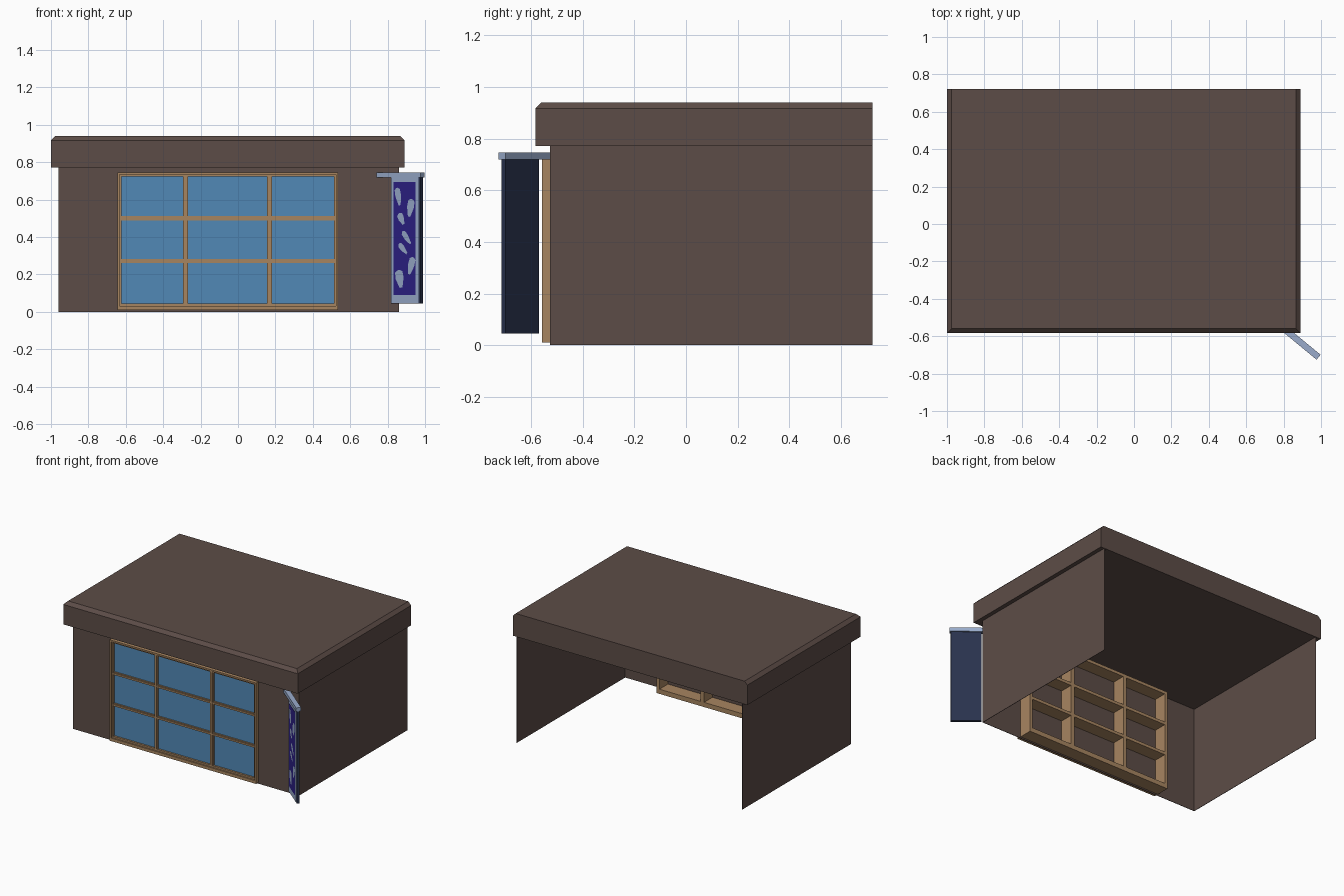
import bpy, math
from mathutils import Matrix

if "Cube" in bpy.data.objects:
    bpy.data.objects.remove(bpy.data.objects["Cube"])


def mat(name, r, g, b):
    m = bpy.data.materials.new(name)
    m.diffuse_color = (r, g, b, 1)
    m.use_nodes = True
    m.node_tree.nodes["Principled BSDF"].inputs["Base Color"].default_value = m.diffuse_color
    return m


BROWN = mat("brown_plaster", 0.108, 0.073, 0.063)
WOOD = mat("tan_wood", 0.39, 0.235, 0.118)
GLASS = mat("blue_glass", 0.083, 0.25, 0.47)
PALE = mat("pale_blue", 0.32, 0.41, 0.60)
PURPLE = mat("deep_purple", 0.026, 0.015, 0.24)
NAVY = mat("dark_navy", 0.022, 0.032, 0.075)


def mesh(name, verts, faces, material, matrix=None):
    me = bpy.data.meshes.new(name)
    me.from_pydata(verts, [], faces)
    me.materials.append(material)
    ob = bpy.data.objects.new(name, me)
    bpy.context.collection.objects.link(ob)
    if matrix:
        ob.matrix_world = matrix
    return ob


BOX = [(0, 3, 2, 1), (4, 5, 6, 7), (0, 1, 5, 4), (1, 2, 6, 5), (2, 3, 7, 6), (3, 0, 4, 7)]


def box(name, x, y, z, material, matrix=None):
    v = [(px, py, pz) for pz in z for px, py in
         ((x[0], y[0]), (x[1], y[0]), (x[1], y[1]), (x[0], y[1]))]
    return mesh(name, v, BOX, material, matrix)


# Walls: thin shell, open at the back and underneath
L, R, F, B, H = -0.96, 0.86, -0.527, 0.722, 0.772
T = 0.003
box("front_wall", (L, R), (F, F + T), (0, H), BROWN)
box("left_wall", (L, L + T), (F, B), (0, H), BROWN)
box("right_wall", (R - T, R), (F, B), (0, H), BROWN)

# Roof slab with a chamfered rim on the front and both sides
x0, x1, y0, c = -1.0, 0.89, -0.583, 0.023
rv = []
for z, i in ((H, 0), (0.917, 0), (0.94, c)):
    rv += [(x0 + i, y0 + i, z), (x1 - i, y0 + i, z), (x1 - i, B, z), (x0 + i, B, z)]
rf = [(3, 2, 1, 0), (8, 9, 10, 11)]
for k in (0, 4):
    rf += [(k + i, k + (i + 1) % 4, k + 4 + (i + 1) % 4, k + 4 + i) for i in range(4)]
mesh("roof", rv, rf, BROWN)

# Window glass on the front wall
wx0, wx1, wz0, wz1 = -0.645, 0.535, 0.01, 0.745
box("window_glass", (wx0 + 0.01, wx1 - 0.01), (F - 0.006, F - 0.001), (0.03, wz1 - 0.01), GLASS)

# Window surround, deep enough to show inside
IN = F + 0.10
for side, a in (("left", wx0), ("right", wx1 - 0.022)):
    box("window_jamb_" + side, (a, a + 0.022), (-0.547, IN), (wz0, wz1), WOOD)
box("window_head", (wx0, wx1), (-0.547, IN), (wz1 - 0.022, wz1), WOOD)
box("window_sill", (wx0, wx1), (-0.547, IN), (wz0, 0.044), WOOD)
# Raised outer lip of the surround
for side, a in (("left", wx0), ("right", wx1 - 0.012)):
    box("frame_lip_" + side, (a, a + 0.012), (-0.557, -0.547), (wz0, wz1), WOOD)
box("frame_lip_top", (wx0, wx1), (-0.557, -0.547), (wz1 - 0.012, wz1), WOOD)
box("frame_lip_bottom", (wx0, wx1), (-0.557, -0.547), (wz0, 0.032), WOOD)

# Glazing bars: broad bar with a slim raised strip
for i, x in enumerate((-0.28, 0.168)):
    box(f"mullion_{i}", (x - 0.014, x + 0.014), (-0.543, IN), (0.04, 0.73), WOOD)
    box(f"mullion_strip_{i}", (x - 0.007, x + 0.007), (-0.55, -0.543), (0.04, 0.73), WOOD)
for i, z in enumerate((0.272, 0.50)):
    box(f"transom_{i}", (wx0 + 0.01, wx1 - 0.01), (-0.541, IN), (z - 0.011, z + 0.011), WOOD)
    box(f"transom_strip_{i}", (wx0 + 0.01, wx1 - 0.01), (-0.547, -0.541), (z - 0.005, z + 0.005), WOOD)

# Hanging sign set at an angle on the front right corner
S = Matrix.Translation((0.75, -0.517, 0)) @ Matrix.Rotation(math.radians(-39.5), 4, 'Z')
box("sign_bracket", (0, 0.307), (-0.017, 0.017), (0.719, 0.746), PALE, S)
box("sign_board", (0.096, 0.3), (-0.010, 0.010), (0.045, 0.719), NAVY, S)
box("sign_face", (0.097, 0.288), (-0.012, -0.010), (0.048, 0.719), PALE, S)
box("sign_panel", (0.118, 0.268), (-0.0135, -0.012), (0.09, 0.695), PURPLE, S)


# Abstract pale blotches on the sign panel
def blotch(name, cx, cz, rx, rz, tilt):
    n, v = 10, []
    for i in range(n):
        a = 2 * math.pi * i / n
        r = 1 + 0.15 * math.sin(3 * a)
        px, pz = rx * r * math.cos(a), rz * r * math.sin(a)
        v.append((cx + px * math.cos(tilt) - pz * math.sin(tilt), -0.0145,
                  cz + px * math.sin(tilt) + pz * math.cos(tilt)))
    mesh(name, v, [tuple(range(n))], PALE, S)


for i, b in enumerate(((0.15, 0.62, 0.020, 0.05, 0.2), (0.235, 0.56, 0.024, 0.05, -0.2),
                       (0.17, 0.50, 0.020, 0.035, 0.5), (0.205, 0.40, 0.016, 0.045, 0.7),
                       (0.18, 0.34, 0.016, 0.04, 0.8), (0.24, 0.25, 0.022, 0.05, -0.3),
                       (0.16, 0.18, 0.028, 0.05, 0.2))):
    blotch(f"sign_blotch_{i}", *b)
